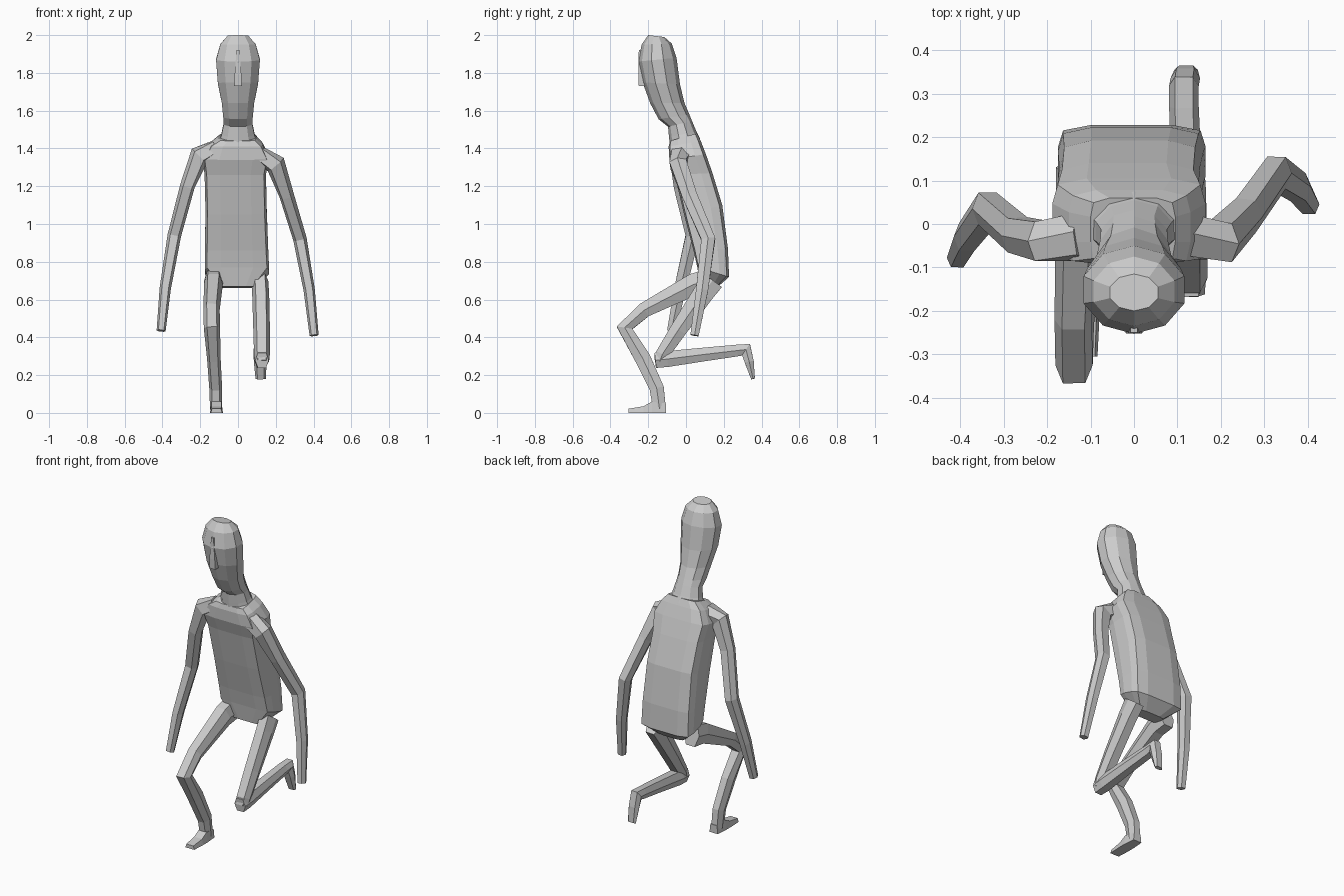
import bpy, bmesh, math
from mathutils import Vector


def loft(name, rings):
    """Skin a list of equal-length point rings and cap both ends."""
    bm = bmesh.new()
    vs = [[bm.verts.new(p) for p in r] for r in rings]
    n = len(vs[0])
    for a, b in zip(vs, vs[1:]):
        for i in range(n):
            j = (i + 1) % n
            bm.faces.new((a[i], a[j], b[j], b[i]))
    bm.faces.new(vs[0])
    bm.faces.new(vs[-1])
    bmesh.ops.recalc_face_normals(bm, faces=bm.faces)
    me = bpy.data.meshes.new(name)
    bm.to_mesh(me)
    bm.free()
    ob = bpy.data.objects.new(name, me)
    bpy.context.collection.objects.link(ob)
    return ob


def section(profile, yf, zf, yb, zb, xl, xr):
    """Place a unit profile between a front and a back point."""
    pts = []
    for u, v in profile:
        t = (v + 1) / 2
        x = (xl + xr) / 2 + u * (xr - xl) / 2
        pts.append((x, yf + (yb - yf) * t, zf + (zb - zf) * t))
    return pts


def polygon(n, phase=0.0):
    return [(math.cos(phase + math.tau * i / n), math.sin(phase + math.tau * i / n))
            for i in range(n)]


def limb(name, path):
    """Six-sided tube through (x, y, z, half width, half depth) stations."""
    pts = [Vector(p[:3]) for p in path]
    rings = []
    for i, p in enumerate(path):
        t = Vector()
        if i > 0:
            t += (pts[i] - pts[i - 1]).normalized()
        if i < len(pts) - 1:
            t += (pts[i + 1] - pts[i]).normalized()
        t.normalize()
        side = Vector((1, 0, 0))
        side = (side - t * side.dot(t)).normalized()
        up = t.cross(side)
        prof = [(.6, 1), (-.6, 1), (-1, 0), (-.6, -1), (.6, -1), (1, 0)]
        rings.append([pts[i] + side * (u * p[3]) + up * (v * p[4]) for u, v in prof])
    return loft(name, rings)


# Torso: boxy with bevelled corners, leaning forward
half = [(.5, -1), (.93, -.92), (1, -.4), (1, .4), (.93, .85), (.55, 1)]
box = [(0, -1)] + half + [(0, 1)] + [(-u, v) for u, v in reversed(half)]
loft("torso", [section(box, *r) for r in [
    (.075, .67, .16, .66, -.09, .085),
    (.06, .77, .228, .72, -.175, .165),
    (.04, .86, .222, .87, -.175, .16),
    (-.01, 1.05, .192, 1.10, -.172, .152),
    (-.06, 1.26, .14, 1.27, -.177, .148),
    (-.088, 1.34, .105, 1.37, -.188, .165),
    (-.092, 1.41, .078, 1.44, -.15, .13),
    (-.085, 1.44, .06, 1.48, -.10, .095)]])

# Head and neck
ten = polygon(10, math.pi / 2)
loft("head", [section(ten, *r, -w, w) for *r, w in [
    (-.085, 1.41, .075, 1.45, .108),
    (-.09, 1.46, .055, 1.49, .092),
    (-.095, 1.515, .032, 1.545, .08),
    (-.145, 1.555, .018, 1.58, .082),
    (-.19, 1.64, -.008, 1.64, .09),
    (-.23, 1.75, -.032, 1.74, .112),
    (-.253, 1.86, -.05, 1.88, .122),
    (-.235, 1.95, -.075, 1.955, .098),
    (-.20, 2.0, -.115, 1.99, .058)]])

# Nose ridge
loft("nose", [[(-w, -.2, z), (w, -.2, z), (w, y, z), (-w, y, z)] for y, z, w in [
    (-.25, 1.73, .02), (-.252, 1.79, .018), (-.25, 1.92, .008)]])

# Arms hang down from the shoulders
limb("right_arm", [
    (-.12, -.03, 1.395, .05, .05), (-.205, -.04, 1.36, .055, .045),
    (-.268, -.025, 1.20, .039, .04), (-.337, .035, .94, .036, .037),
    (-.385, -.03, .66, .03, .032), (-.407, -.078, .435, .024, .022)])
limb("left_arm", [
    (.11, -.03, 1.365, .05, .05), (.20, -.04, 1.315, .055, .045),
    (.258, .02, 1.15, .039, .04), (.328, .118, .92, .036, .037),
    (.377, .085, .65, .03, .032), (.403, .045, .41, .024, .022)])

# Right leg: planted in front, knee raised
limb("right_leg", [
    (-.13, .13, .70, .05, .065), (-.13, .04, .68, .05, .058),
    (-.14, -.22, .545, .043, .04), (-.138, -.325, .45, .043, .042),
    (-.128, -.23, .29, .036, .042), (-.118, -.155, .13, .034, .038),
    (-.116, -.14, .02, .032, .034)])
loft("right_foot", [[(-.114 - w, y, 0), (-.114 + w, y, 0), (-.114 + w * .8, y, z),
                     (-.114 - w * .8, y, z)] for y, z, w in [
    (-.106, .05, .028), (-.18, .06, .034), (-.225, .035, .034), (-.305, .022, .03)]])

# Left leg: thigh down, shin folded straight back, foot hanging
limb("left_thigh", [
    (.115, .14, .70, .045, .06), (.12, .09, .63, .045, .055),
    (.125, -.04, .44, .044, .044), (.127, -.125, .31, .042, .036),
    (.127, -.14, .27, .036, .03)])
limb("left_shin", [
    (.127, -.163, .278, .036, .04), (.125, -.10, .285, .042, .042),
    (.12, .1, .31, .037, .036), (.115, .27, .33, .034, .031),
    (.115, .318, .335, .034, .036), (.118, .335, .27, .034, .024),
    (.12, .355, .18, .027, .01)])
